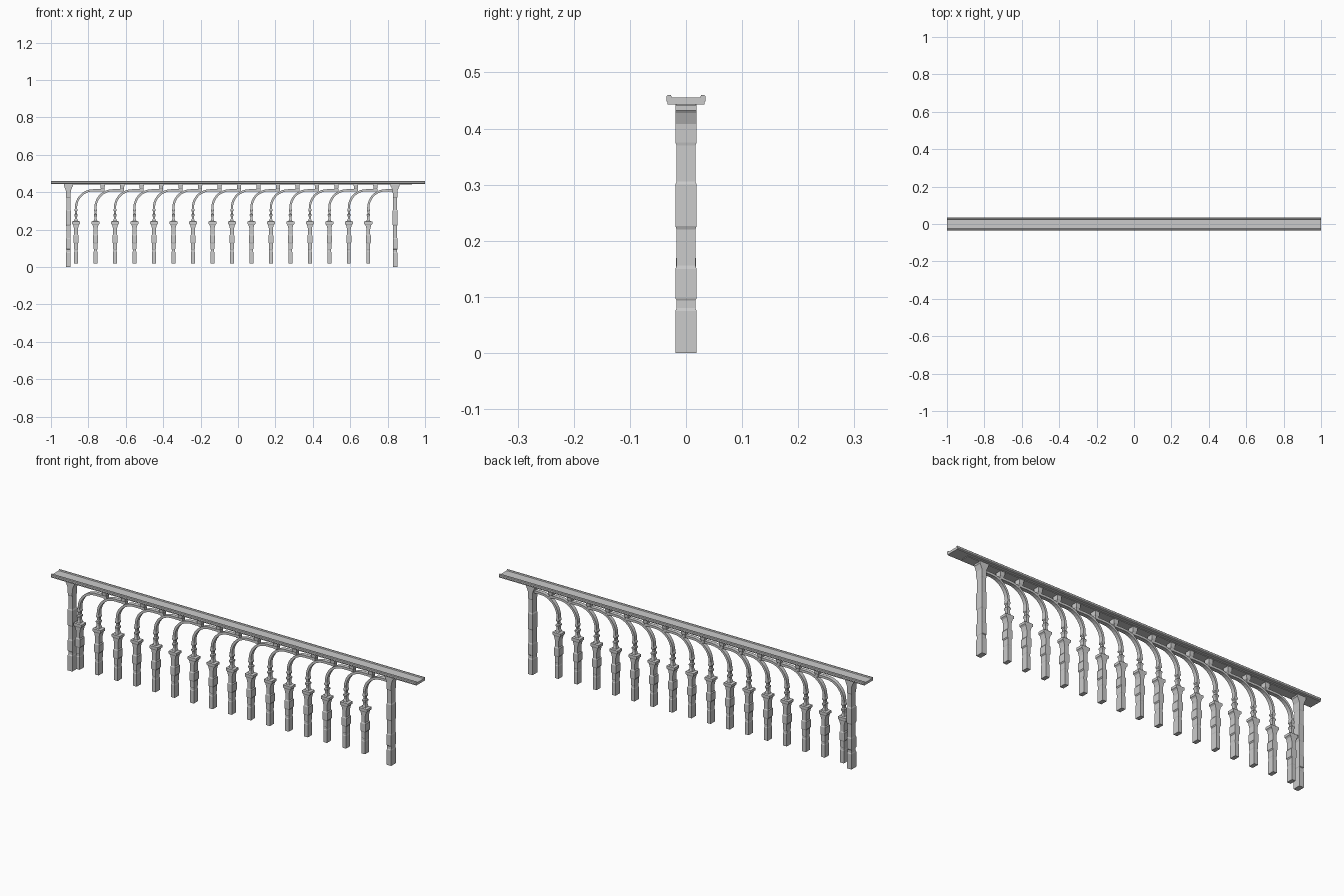
import bpy, bmesh, math


def finish(name, bm):
    bmesh.ops.recalc_face_normals(bm, faces=bm.faces)
    me = bpy.data.meshes.new(name)
    bm.to_mesh(me)
    bm.free()
    ob = bpy.data.objects.new(name, me)
    bpy.context.collection.objects.link(ob)
    return ob


def skin(bm, rings):
    """Bridge equal rings of points and cap both ends."""
    vs = [[bm.verts.new(p) for p in r] for r in rings]
    n = len(vs[0])
    for a, b in zip(vs, vs[1:]):
        for i in range(n):
            j = (i + 1) % n
            bm.faces.new((a[i], a[j], b[j], b[i]))
    bm.faces.new(vs[0])
    bm.faces.new(vs[-1])


def turned_square(bm, x, profile):
    """Rectangular column from (z, half width x, half width y) levels."""
    skin(bm, [[(x - hx, -hy, z), (x + hx, -hy, z), (x + hx, hy, z), (x - hx, hy, z)]
              for z, hx, hy in profile])


# Handrail with raised lips, extruded along x
half = [(0.033, 0.443), (0.033, 0.447), (0.035, 0.449), (0.035, 0.457),
        (0.032, 0.460), (0.027, 0.460), (0.025, 0.455)]
section = half + [(-y, z) for y, z in reversed(half)]
bm = bmesh.new()
skin(bm, [[(x, y, z) for y, z in section] for x in (-1, 1)])
finish("handrail", bm)

# Thin strip below the rail
bm = bmesh.new()
turned_square(bm, 0, [(0.440, 0.93, 0.017), (0.444, 0.93, 0.017)])
finish("rail_strip", bm)

# End posts
post = [(0, .0125, .019), (.075, .0125, .019), (.080, .011, .0165), (.094, .011, .0165),
        (.097, .0125, .019), (.150, .0125, .019), (.156, .011, .0165), (.220, .011, .0165),
        (.226, .0135, .019), (.300, .0135, .019), (.306, .011, .0165), (.370, .011, .0165),
        (.375, .012, .019), (.408, .013, .019), (.428, .021, .019), (.432, .024, .019),
        (.444, .024, .019)]
for name, x in (("left_post", -0.907), ("right_post", 0.840)):
    bm = bmesh.new()
    turned_square(bm, x, post)
    finish(name, bm)

# Balusters: square foot, flared cap, beaded neck
foot = [(.018, .010, .0165), (.080, .010, .0165), (.083, .009, .015), (.094, .009, .015),
        (.097, .010, .0165), (.126, .010, .0165), (.131, .0135, .018), (.168, .0135, .018),
        (.173, .010, .0155), (.203, .010, .0155), (.225, .0155, .016), (.231, .022, .018),
        (.243, .022, .018), (.246, .010, .012), (.258, .006, .009), (.270, .006, .009),
        (.275, .009, .012), (.281, .009, .012), (.286, .005, .008), (.296, .005, .008),
        (.301, .0085, .011), (.307, .0085, .011), (.312, .006, .010), (.322, .006, .010)]

COUNT, START, STEP = 16, -0.866, 0.1042
R, REACH, Z0 = 0.092, 0.142, 0.318
T, HY = 0.0058, 0.0095

for k in range(COUNT):
    x = START + k * STEP
    bm = bmesh.new()
    turned_square(bm, x, foot)
    finish("baluster", bm)

    # Curved arm sweeping right under the rail
    path = [(R * (1 - math.cos(a)), Z0 + R * math.sin(a), a)
            for a in (math.pi / 2 * i / 9 for i in range(10))]
    path.append((REACH + 0.01, Z0 + R, math.pi / 2))
    rings = []
    for px, pz, a in path:
        nx, nz = -math.cos(a) * T, math.sin(a) * T
        rings.append([(x + px + s * nx, y, pz + s * nz)
                      for s, y in ((-1, -HY), (1, -HY), (1, HY), (-1, HY))])
    bm = bmesh.new()
    skin(bm, rings)
    finish("arm", bm)

    # Block joining the arm to the rail
    if k < COUNT - 1:
        bm = bmesh.new()
        turned_square(bm, x + REACH, [(.403, .008, .011), (.416, .008, .011),
                                      (.421, .011, .014), (.438, .012, .015),
                                      (.444, .012, .015)])
        finish("block", bm)
